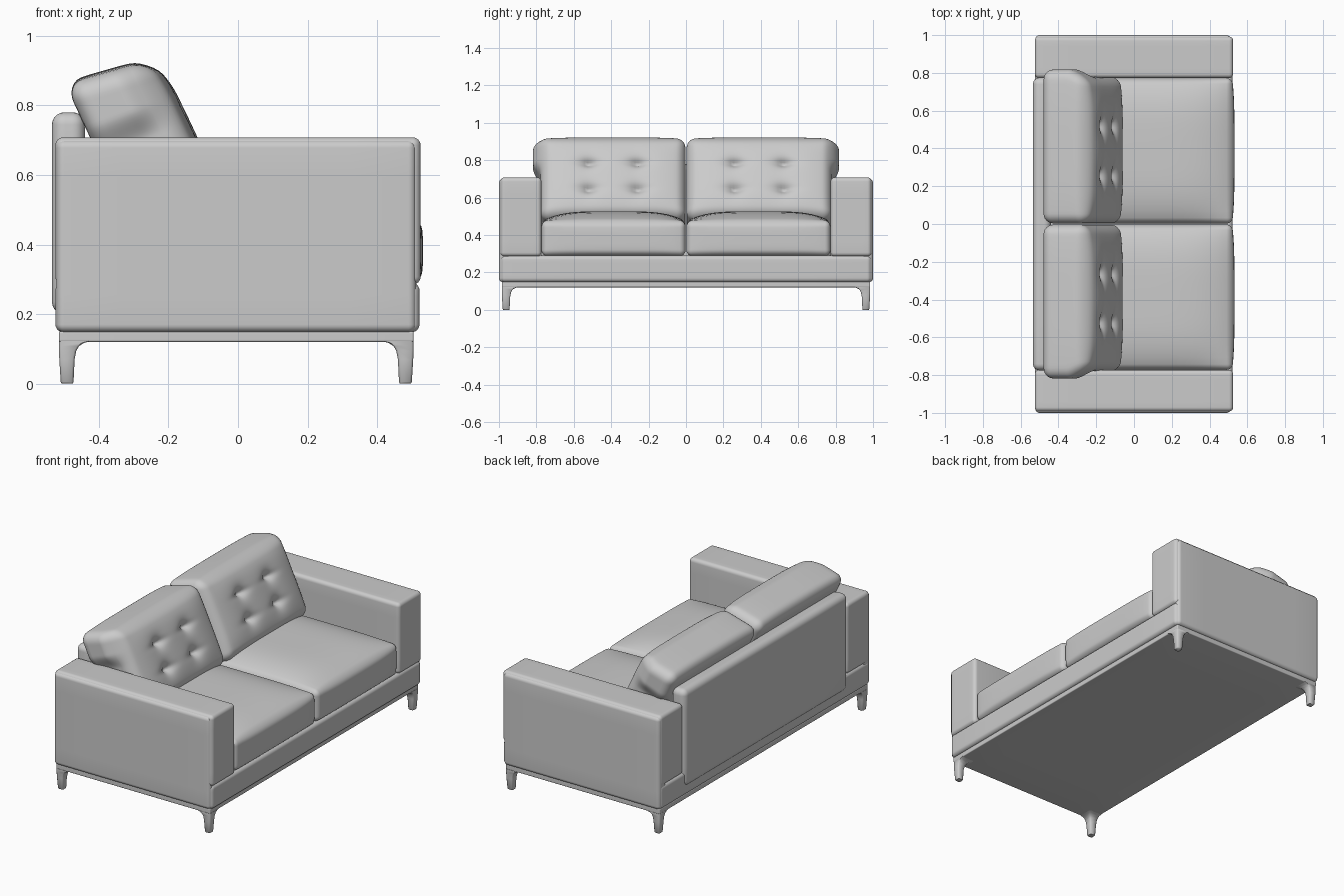
import bpy, bmesh, math
from mathutils import Matrix, Vector

if "Cube" in bpy.data.objects:
    bpy.data.objects.remove(bpy.data.objects["Cube"])

fabric = bpy.data.materials.new("light_grey")
fabric.diffuse_color = (0.6, 0.6, 0.6, 1)
fabric.use_nodes = True
fabric.node_tree.nodes["Principled BSDF"].inputs["Base Color"].default_value = fabric.diffuse_color


def finish(name, bm, angle=None):
    bmesh.ops.recalc_face_normals(bm, faces=bm.faces)
    mesh = bpy.data.meshes.new(name)
    bm.to_mesh(mesh)
    bm.free()
    mesh.shade_smooth()
    if angle:
        mesh.set_sharp_from_angle(angle=math.radians(angle))
    mesh.materials.append(fabric)
    obj = bpy.data.objects.new(name, mesh)
    bpy.context.collection.objects.link(obj)
    return obj


def rounded_box(name, lo, hi, r, inner=6, shape=None, tilt=0.0):
    """Box with rounded edges; shape(p, u) moves points, u is p scaled to -1..1."""
    lo, hi = Vector(lo), Vector(hi)
    half, centre = (hi - lo) / 2, (hi + lo) / 2
    k = 3
    n = 2 * k + inner

    def coord(v, h):
        i = round((v + 1) / 2 * n)
        flat = h - r
        if i < k:
            return -flat - r * math.tan(math.pi / 4 * (k - i) / k)
        if i > n - k:
            return flat + r * math.tan(math.pi / 4 * (i - n + k) / k)
        return flat * (2 * (i - k) / inner - 1)

    bm = bmesh.new()
    bmesh.ops.create_cube(bm, size=2)
    bmesh.ops.subdivide_edges(bm, edges=bm.edges[:], cuts=n - 1, use_grid_fill=True)
    rot = Matrix.Rotation(tilt, 3, 'Y')
    for v in bm.verts:
        p = Vector([coord(v.co[a], half[a]) for a in range(3)])
        core = Vector([max(r - half[a], min(half[a] - r, p[a])) for a in range(3)])
        p = core + (p - core).normalized() * r
        if shape:
            p = shape(p, Vector([p[a] / half[a] for a in range(3)]))
        v.co = rot @ p + centre
    return finish(name, bm)


def crown(a, b):
    return max(0, 1 - a ** 4) * max(0, 1 - b ** 4)


def smoothstep(a, b, t):
    t = max(0, min(1, (t - a) / (b - a)))
    return t * t * (3 - 2 * t)


# Seat cushion: crowned top and slightly bulging front
def seat_shape(p, u):
    q = p.copy()
    q.z += 0.052 * crown(u.x, u.y) * smoothstep(0.2, 1, u.z)
    q.x += 0.012 * crown(u.y, u.z) * smoothstep(0.8, 1, u.x)
    return q


# Back cushion: puffed front with four button dimples, widened above the arm
def back_shape(side):
    def shape(p, u):
        q = p.copy()
        front = smoothstep(0.2, 1, u.x)
        push = 0.038 * crown(u.y, u.z)
        for y in (-0.13, 0.13):
            for z in (-0.09, 0.065):
                dy, dz = p.y - y, p.z - z
                d = math.hypot(dy, dz)
                push -= 0.045 * math.exp(-d / 0.032)
                push -= 0.010 * math.exp(-(dz / 0.02) ** 2 - (dy / 0.07) ** 2)
        q.x += push * front
        q.z -= 0.16 * p.x * smoothstep(0, 1, u.z)
        q.z += 0.012 * crown(u.x, u.y) * smoothstep(0.6, 1, u.z)
        outer = smoothstep(0.5, 1, u.y * side)
        q.y += side * 0.04 * outer * smoothstep(0.1, 0.5, u.z) * smoothstep(1.0, 0.1, u.x) \
            if u.x < 1 else 0
        return q
    return shape


# Base rail, under plate and back frame
rounded_box("base_rail", (-0.525, -0.99, 0.148), (0.522, 0.99, 0.29), 0.022)
rounded_box("under_plate", (-0.515, -0.985, 0.12), (0.505, 0.985, 0.15), 0.005)
rounded_box("back_frame", (-0.535, -0.775, 0.2), (-0.44, 0.775, 0.78), 0.035)

for side, word in ((1, "left"), (-1, "right")):
    def box(name, x, y, z, r, **kw):
        ys = sorted((side * y[0], side * y[1]))
        return rounded_box(f"{word}_{name}", (x[0], ys[0], z[0]), (x[1], ys[1], z[1]), r, **kw)

    # Arm with its full height outer side panel
    box("arm", (-0.525, 0.525), (0.773, 0.992), (0.285, 0.708), 0.022)
    box("arm_side_panel", (-0.522, 0.512), (0.93, 1.0), (0.148, 0.70), 0.022)
    # Cushions
    box("seat_cushion", (-0.44, 0.52), (0.003, 0.772), (0.288, 0.475), 0.03,
        inner=20, shape=seat_shape)
    box("back_cushion", (-0.395, -0.151), (0.003, 0.778), (0.424, 0.914), 0.05,
        inner=40, shape=back_shape(side), tilt=-math.radians(25))

    # Tapered legs flaring into corner brackets
    for end, place in ((1, "front"), (-1, "rear")):
        bm = bmesh.new()
        rings = []
        for z, inset, w in ((0, 0.008, 0.032), (0.005, 0.005, 0.037), (0.07, 0.001, 0.044),
                            (0.095, 0, 0.050), (0.108, 0, 0.058), (0.117, 0, 0.072),
                            (0.122, 0, 0.09)):
            c = 0.006
            x0, y0 = (0.505 if end > 0 else 0.515) - inset, 0.985 - inset
            outline = ((0, c), (c, 0), (w - c, 0), (w, c), (w, w - c),
                       (w - c, w), (c, w), (0, w - c))
            rings.append([bm.verts.new((end * (x0 - a), side * (y0 - b), z))
                          for a, b in outline])
        for low, high in zip(rings, rings[1:]):
            for i in range(8):
                j = (i + 1) % 8
                bm.faces.new((low[i], low[j], high[j], high[i]))
        bm.faces.new(rings[0])
        bm.faces.new(rings[-1])
        finish(f"{word}_{place}_leg", bm, 50)
